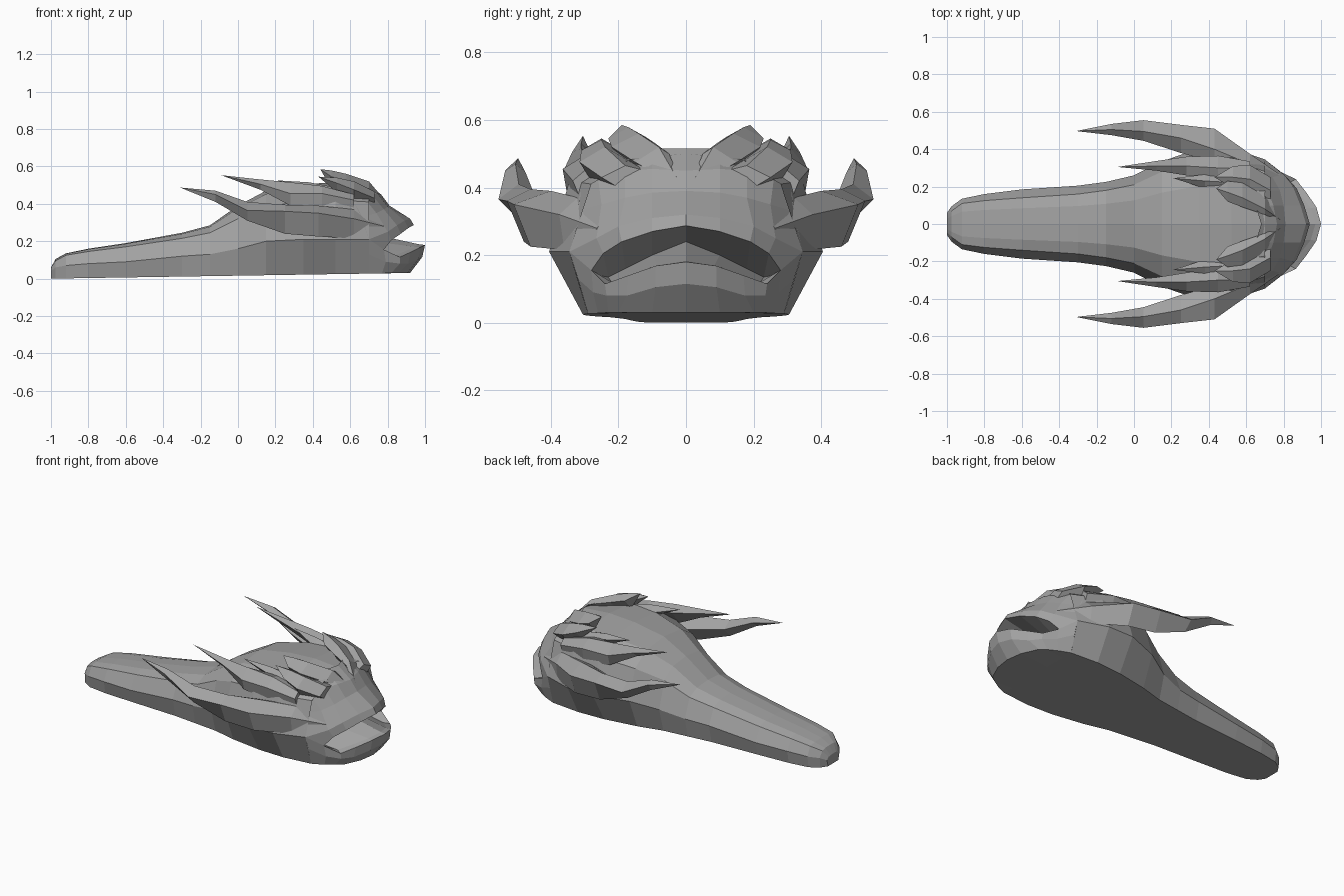
import bpy
from mathutils import Vector

grey = bpy.data.materials.new("stone grey")
grey.diffuse_color = (0.36, 0.36, 0.36, 1)


def make(name, verts, faces):
    """Half model on +y, mirrored to -y, flat shaded."""
    me = bpy.data.meshes.new(name)
    me.from_pydata([tuple(v) for v in verts], [], faces)
    me.materials.append(grey)
    ob = bpy.data.objects.new(name, me)
    bpy.context.collection.objects.link(ob)
    m = ob.modifiers.new("mirror", "MIRROR")
    m.use_axis = (False, True, False)
    m.merge_threshold = 0.001
    return ob


def grid(rows, close=False):
    """Quads between successive rows of equal length."""
    n = len(rows[0])
    faces = []
    for i in range(len(rows) - 1):
        for j in range(n if close else n - 1):
            k = (j + 1) % n
            faces.append((i * n + j, i * n + k, (i + 1) * n + k, (i + 1) * n + j))
    return [p for r in rows for p in r], faces


# Body: flat base, low tail swelling into the head
# x, base half width, widest, its height, shoulder width, its height, top
sections = [
    (-1.00, .05, .06, .04, .045, .055, .06),
    (-0.975, .09, .095, .06, .07, .095, .105),
    (-0.92, .125, .135, .07, .11, .125, .135),
    (-0.80, .145, .16, .08, .125, .145, .16),
    (-0.60, .16, .185, .09, .14, .17, .19),
    (-0.30, .18, .205, .12, .16, .215, .245),
    (-0.15, .20, .225, .13, .18, .245, .285),
    (0.00, .22, .26, .16, .21, .32, .39),
    (0.15, .26, .335, .20, .28, .38, .47),
    (0.35, .295, .405, .21, .34, .42, .505),
    (0.52, .305, .405, .21, .345, .42, .515),
    (0.70, .29, .345, .21, .28, .41, .50),
]
rows = []
for x, wb, wm, zm, wu, zu, top in sections:
    zb = 0.0158 * (x + 1)
    rows.append([(x, 0, zb), (x, wb, zb), (x, wm, zm), (x, wu, zu),
                 (x, wu * .6, zu + (top - zu) * .8), (x, 0, top)])
verts, faces = grid(rows)
faces.append(tuple(reversed(range(6))))
make("body", verts, faces)

# Upper snout: mouth roof, lip, muzzle, forehead
make("upper_snout", *grid([
    [(.71, 0, .24), (.71, .10, .20), (.71, .18, .16), (.72, .23, .135), (.74, .27, .14)],
    [(.94, 0, .287), (.91, .10, .27), (.87, .19, .24), (.82, .245, .205), (.78, .28, .155)],
    [(.92, 0, .32), (.89, .10, .31), (.85, .20, .285), (.80, .265, .25), (.70, .345, .21)],
    [(.81, 0, .39), (.80, .10, .385), (.78, .18, .37), (.74, .25, .35), (.66, .32, .33)],
    [(.765, 0, .45), (.745, .10, .455), (.715, .18, .45), (.68, .26, .425), (.62, .31, .41)],
    [(.68, 0, .515), (.65, .10, .515), (.60, .18, .50), (.56, .25, .47), (.50, .31, .44)],
]))

# Lower jaw: underside, front, lip rim, mouth floor; last column joins the cheek
make("lower_jaw", *grid([
    [(.69, 0, .027), (.69, .08, .027), (.69, .15, .027), (.69, .22, .027), (.69, .26, .027), (.70, .29, .027)],
    [(.92, 0, .03), (.905, .10, .03), (.86, .20, .03), (.82, .23, .03), (.77, .26, .028), (.70, .29, .027)],
    [(.985, 0, .115), (.965, .09, .105), (.91, .175, .08), (.865, .235, .08), (.79, .275, .09), (.70, .32, .13)],
    [(1.0, 0, .18), (.975, .09, .168), (.92, .17, .14), (.865, .24, .115), (.78, .28, .155), (.70, .345, .21)],
    [(.97, 0, .183), (.945, .085, .17), (.89, .155, .145), (.83, .22, .12), (.76, .27, .15), (.69, .32, .20)],
    [(.71, 0, .24), (.71, .10, .20), (.71, .18, .16), (.72, .23, .135), (.74, .26, .14), (.69, .30, .19)],
]))


def horn(name, secs, tip):
    """Horn: (x, then y z of each corner from the inner edge over the top), pointed."""
    rows = [[(s[0], s[k], s[k + 1]) for k in range(1, len(s), 2)] for s in secs]
    n = len(rows[0])
    verts, faces = grid(rows, close=True)
    t, b = len(verts), len(verts) - n
    verts.append(tip)
    faces += [(b + j, b + (j + 1) % n, t) for j in range(n)]
    faces.append(tuple(reversed(range(n))))
    make(name, verts, faces)


# Large swept cheek horns with a ridge along the top
horn("cheek_horn", [
    (.78, .20, .30, .22, .315, .265, .28, .26, .23),
    (.62, .28, .36, .32, .37, .375, .32, .36, .215),
    (.43, .33, .36, .40, .39, .51, .35, .46, .225),
    (.25, .38, .34, .46, .395, .53, .36, .48, .24),
    (.05, .445, .37, .495, .41, .555, .365, .50, .31),
    (-.12, .475, .445, .505, .47, .535, .45, .515, .41),
], (-.31, .497, .487))

# Horns behind the eyes
horn("temple_horn", [
    (.62, .24, .44, .30, .45, .335, .42, .31, .36),
    (.45, .24, .48, .30, .495, .365, .455, .35, .37),
    (.28, .26, .48, .31, .515, .36, .455, .34, .39),
    (.12, .285, .51, .31, .53, .337, .505, .31, .475),
], (-.09, .305, .553))

# Jagged brow crest
horn("brow_crest", [
    (.78, .012, .41, .025, .425, .04, .41, .03, .37),
    (.70, .05, .50, .08, .52, .15, .475, .08, .43),
    (.58, .09, .53, .14, .56, .22, .52, .18, .45),
    (.50, .12, .55, .17, .578, .23, .545, .18, .48),
], (.44, .19, .585))

# Broad brow plate over the eye socket
horn("brow_plate", [
    (.73, .12, .45, .18, .465, .25, .43, .20, .40),
    (.62, .18, .49, .24, .52, .315, .475, .28, .42),
    (.53, .19, .51, .25, .54, .31, .51, .26, .46),
], (.43, .25, .545))

# Thin crown horns on the back of the head
horn("crown_spike", [
    (.56, .17, .46, .22, .48, .26, .46, .22, .43),
    (.38, .19, .48, .23, .515, .265, .49, .23, .45),
], (.21, .245, .525))
